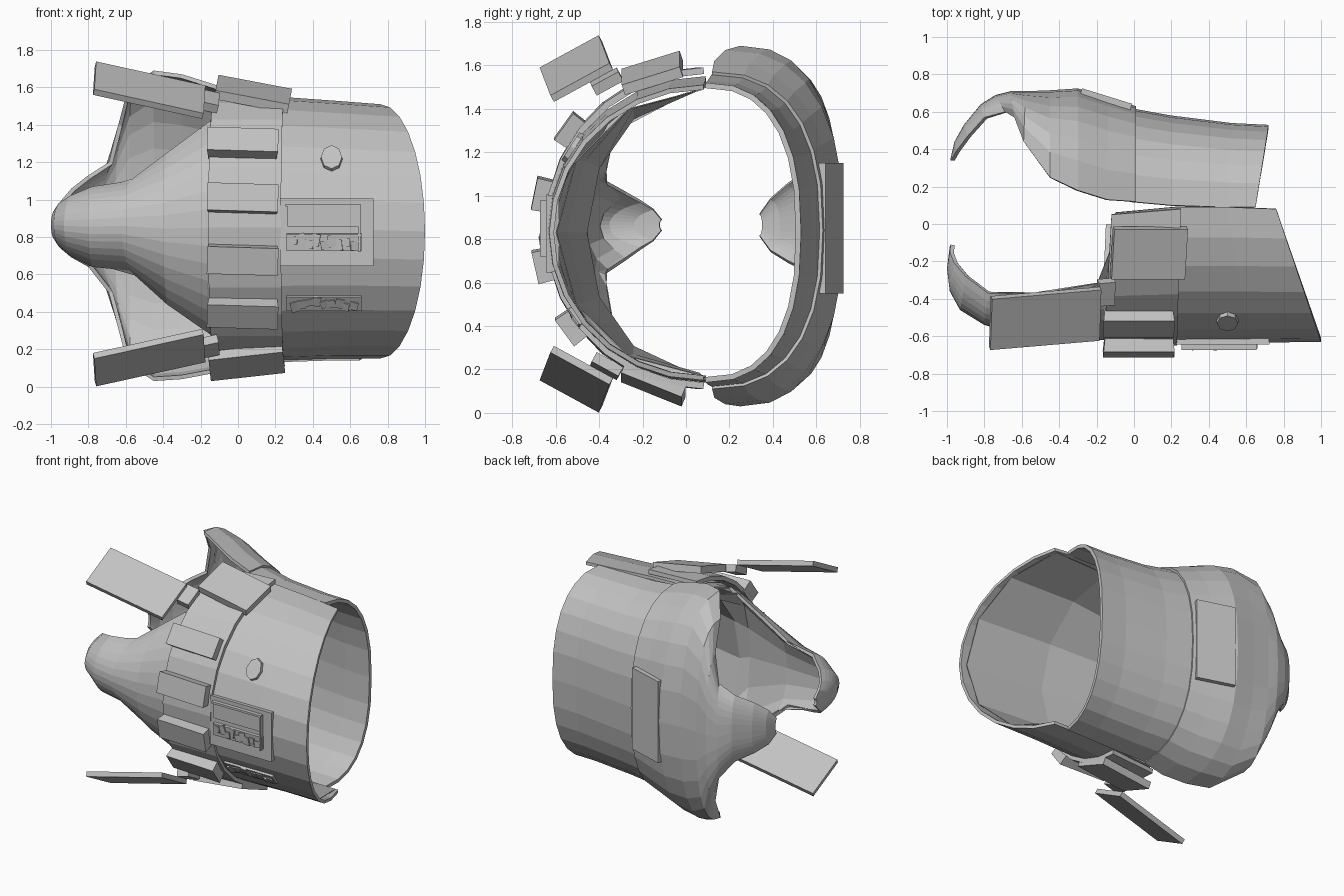
import bpy, bmesh, math, random
from mathutils import Vector, Matrix

cube = bpy.data.objects.get("Cube")
if cube:
    bpy.data.objects.remove(cube, do_unlink=True)
random.seed(4)

grey = bpy.data.materials.new("armour_grey")
grey.use_nodes = True
colour = (0.54, 0.54, 0.54, 1)
grey.diffuse_color = colour
grey.node_tree.nodes["Principled BSDF"].inputs["Base Color"].default_value = colour


def finish(name, bm):
    mesh = bpy.data.meshes.new(name)
    bm.to_mesh(mesh)
    bm.free()
    mesh.materials.append(grey)
    obj = bpy.data.objects.new(name, mesh)
    bpy.context.collection.objects.link(obj)
    return obj


def shell(name, rows, power, thickness, segments=14):
    """Loft half-tube arcs: x at edge, x at middle, y at edge, y at middle, z low, z high, trim angle."""
    bm = bmesh.new()
    loops = []
    for xe, xm, ye, ym, lo, hi, trim in rows:
        loop = []
        for i in range(segments + 1):
            t = trim + (math.pi - 2 * trim) * i / segments
            s = (math.sin(t) - math.sin(trim)) / (1 - math.sin(trim))
            s = max(s, 0) ** power
            c = math.cos(t) / math.cos(trim)
            c = math.copysign(abs(c) ** power, c)
            loop.append(bm.verts.new((xe + (xm - xe) * s, ye + (ym - ye) * s,
                                      (lo + hi) / 2 + (hi - lo) / 2 * c)))
        loops.append(loop)
    for a, b in zip(loops, loops[1:]):
        for i in range(segments):
            bm.faces.new((a[i], a[i + 1], b[i + 1], b[i]))
    # Point the faces outward, so that the thickness grows inward
    bm.normal_update()
    mid = bm.faces[:][segments // 2]
    if mid.normal.y * (rows[0][3] - rows[0][2]) < 0:
        bmesh.ops.reverse_faces(bm, faces=bm.faces[:])
    obj = finish(name, bm)
    mod = obj.modifiers.new("thickness", "SOLIDIFY")
    mod.thickness = thickness
    mod.offset = -1
    return obj


def box(name, centre, u, v, size, taper=1.0):
    """Box with its length along u, width along v; the outer face can be tapered."""
    u, v = Vector(u).normalized(), Vector(v)
    v = (v - u * v.dot(u)).normalized()
    w = u.cross(v)
    bm = bmesh.new()
    bmesh.ops.create_cube(bm, size=1)
    for p in bm.verts:
        k = taper if p.co.z > 0 else 1
        p.co = Vector(centre) + u * p.co.x * size[0] * k + v * p.co.y * size[1] * k + w * p.co.z * size[2]
    bmesh.ops.recalc_face_normals(bm, faces=bm.faces[:])
    return finish(name, bm)


def on_front(z, half_height, depth, lift=0.0):
    """Point and downward tangent on the front curve at a height; the tangent makes +w face outward."""
    c = max(-1, min(1, (z - 0.85) / half_height))
    s = math.sqrt(1 - c * c)
    tangent = Vector((0, -depth * c, -half_height * s)).normalized()
    normal = Vector((0, tangent.z, -tangent.y))
    return Vector((0, 0.08 - depth * s, 0.85 + half_height * c)) + normal * lift, tangent


# Front half with the curled pointed flap
shell("front_shell", [
    (0.76, 1.00, 0.08, -0.63, 0.15, 1.51, 0),
    (0.50, 0.62, 0.09, -0.635, 0.15, 1.53, 0),
    (0.22, 0.22, 0.09, -0.635, 0.14, 1.55, 0),
    (-0.10, -0.14, 0.06, -0.62, 0.15, 1.54, 0),
    (-0.15, -0.17, -0.31, -0.62, 0.28, 1.42, 0.55),
    (-0.38, -0.40, -0.35, -0.61, 0.44, 1.25, 0.5),
    (-0.58, -0.62, -0.38, -0.59, 0.62, 1.10, 0.4),
    (-0.78, -0.80, -0.37, -0.54, 0.64, 1.07, 0.4),
    (-0.90, -0.93, -0.28, -0.46, 0.70, 1.02, 0.4),
    (-0.96, -0.985, -0.21, -0.36, 0.75, 0.98, 0.4),
    (-0.985, -1.00, -0.15, -0.24, 0.79, 0.94, 0.4),
    (-0.98, -0.985, -0.11, -0.12, 0.84, 0.89, 0.4),
], 1.0, 0.022)

# Coarse lining that runs from the open end to the inside of the flap
shell("front_lining", [
    (0.74, 0.96, 0.07, -0.60, 0.17, 1.49, 0),
    (0.30, 0.35, 0.06, -0.55, 0.18, 1.49, 0),
    (-0.08, -0.12, -0.02, -0.46, 0.20, 1.46, 0.1),
    (-0.20, -0.20, -0.33, -0.46, 0.34, 1.38, 0.35),
    (-0.50, -0.50, -0.37, -0.47, 0.58, 1.13, 0.35),
    (-0.78, -0.78, -0.365, -0.46, 0.66, 1.05, 0.4),
    (-0.92, -0.92, -0.26, -0.40, 0.72, 1.00, 0.4),
], 1.0, 0.005, 6)

# Back half: narrow lower part, a step at the seam, then the bulge and flap
shell("back_shell_lower", [
    (0.65, 0.72, 0.09, 0.53, 0.14, 1.52, 0),
    (0.50, 0.52, 0.09, 0.54, 0.14, 1.52, 0),
    (0.20, 0.20, 0.10, 0.58, 0.13, 1.53, 0),
    (-0.02, -0.02, 0.12, 0.62, 0.12, 1.56, 0),
], 0.82, 0.025)
shell("back_shell_upper", [
    (0.01, 0.01, 0.12, 0.63, 0.11, 1.57, 0),
    (-0.14, -0.14, 0.13, 0.675, 0.07, 1.62, 0),
    (-0.30, -0.30, 0.18, 0.725, 0.04, 1.67, 0),
    (-0.45, -0.45, 0.25, 0.715, 0.03, 1.69, 0),
    (-0.59, -0.58, 0.44, 0.71, 0.12, 1.59, 0),
    (-0.64, -0.66, 0.57, 0.71, 0.31, 1.40, 0.2),
    (-0.69, -0.74, 0.60, 0.69, 0.50, 1.20, 0.3),
    (-0.80, -0.82, 0.57, 0.64, 0.64, 1.13, 0.4),
    (-0.89, -0.91, 0.47, 0.53, 0.69, 1.06, 0.4),
    (-0.95, -0.96, 0.39, 0.44, 0.74, 0.99, 0.4),
    (-0.98, -0.98, 0.34, 0.355, 0.81, 0.92, 0.4),
], 0.82, 0.022)
box("back_panel", (-0.15, 0.665, 0.85), (1, -0.31, 0), (0, 0, 1), (0.28, 0.6, 0.04))

# Strap round the front half, and the pouches along it
shell("strap", [
    (0.25, 0.23, 0.08, -0.65, 0.11, 1.59, 0),
    (-0.12, -0.16, 0.05, -0.65, 0.11, 1.59, 0),
], 1.0, 0.03)
for number, z in enumerate((1.285, 1.0, 0.685, 0.41)):
    point, tangent = on_front(z, 0.74, 0.73, 0.02)
    box(f"pouch_{number + 1}", point + Vector((0.025, 0, 0)), (1, 0, -0.03), tangent,
        (0.38, 0.15, 0.09), 0.95)
box("upper_pouch", (0.08, -0.155, 1.565), (1, 0, -0.19), (0, -0.28, -0.09), (0.4, 0.28, 0.05))
box("lower_pouch", (0.045, -0.15, 0.13), (1, 0, 0.11), (0, 0.32, -0.13), (0.4, 0.3, 0.05))

# Side plates on hinges, mirrored top and bottom
for side, flip in (("upper", 1), ("lower", -1)):
    def place(p):
        return (p[0], p[1], 0.87 + flip * (p[2] - 0.87))

    def turn(d):
        return (d[0], d[1], d[2] * flip)
    length, width = turn((0.59, 0.05, -0.13)), turn((0, -0.27, -0.15))
    box(side + "_side_plate", place((-0.475, -0.505, 1.585)), length, width, (0.6, 0.31, 0.035))
    box(side + "_hinge", place((-0.15, -0.365, 1.525)), length, width, (0.09, 0.14, 0.05))

# Eight-sided bolt head
point, tangent = on_front(1.22, 0.69, 0.71, 0.0)
normal = Vector((0, tangent.z, -tangent.y))
bm = bmesh.new()
bmesh.ops.create_cone(bm, cap_ends=True, segments=8, radius1=0.08, radius2=0.075, depth=0.03)
spin = normal.to_track_quat("Z", "Y").to_matrix().to_4x4()
bmesh.ops.transform(bm, verts=bm.verts[:],
                    matrix=Matrix.Translation(point + Vector((0.5, 0, 0))) @ spin @ Matrix.Diagonal((0.75, 1, 1, 1)))
finish("bolt_head", bm)


# Raised control panel with a screen and two rough slots
def rough_slot(name, z, lift):
    point, tangent = on_front(z, 0.70, 0.71, lift)
    box(name + "_base", point + Vector((0.46, 0, 0)), (1, 0, 0), tangent, (0.4, 0.09, 0.03))
    for i in range(9):
        offset = Vector((0.3 + i * 0.04, 0, 0)) + tangent * random.uniform(-0.02, 0.02)
        tilt = Vector((1, random.uniform(-0.3, 0.3), random.uniform(-0.4, 0.4)))
        box(f"{name}_lump_{i + 1}", point + offset, tilt, tangent,
            (0.045, random.uniform(0.04, 0.07), 0.045), 0.7)


down = (0, 0, -1)
box("control_panel", (0.475, -0.615, 0.825), (1, 0, 0), down, (0.5, 0.36, 0.06), 0.97)
box("screen", (0.455, -0.65, 0.91), (1, 0, 0), down, (0.38, 0.11, 0.03))
for name, x, z, w, h in (("top", 0.455, 0.97, 0.4, 0.015), ("side", 0.648, 0.845, 0.015, 0.25)):
    box("panel_rim_" + name, (x, -0.655, z), (1, 0, 0), down, (w, h, 0.035))
rough_slot("panel_slot", 0.775, 0.02)
rough_slot("lower_slot", 0.45, 0.0)
